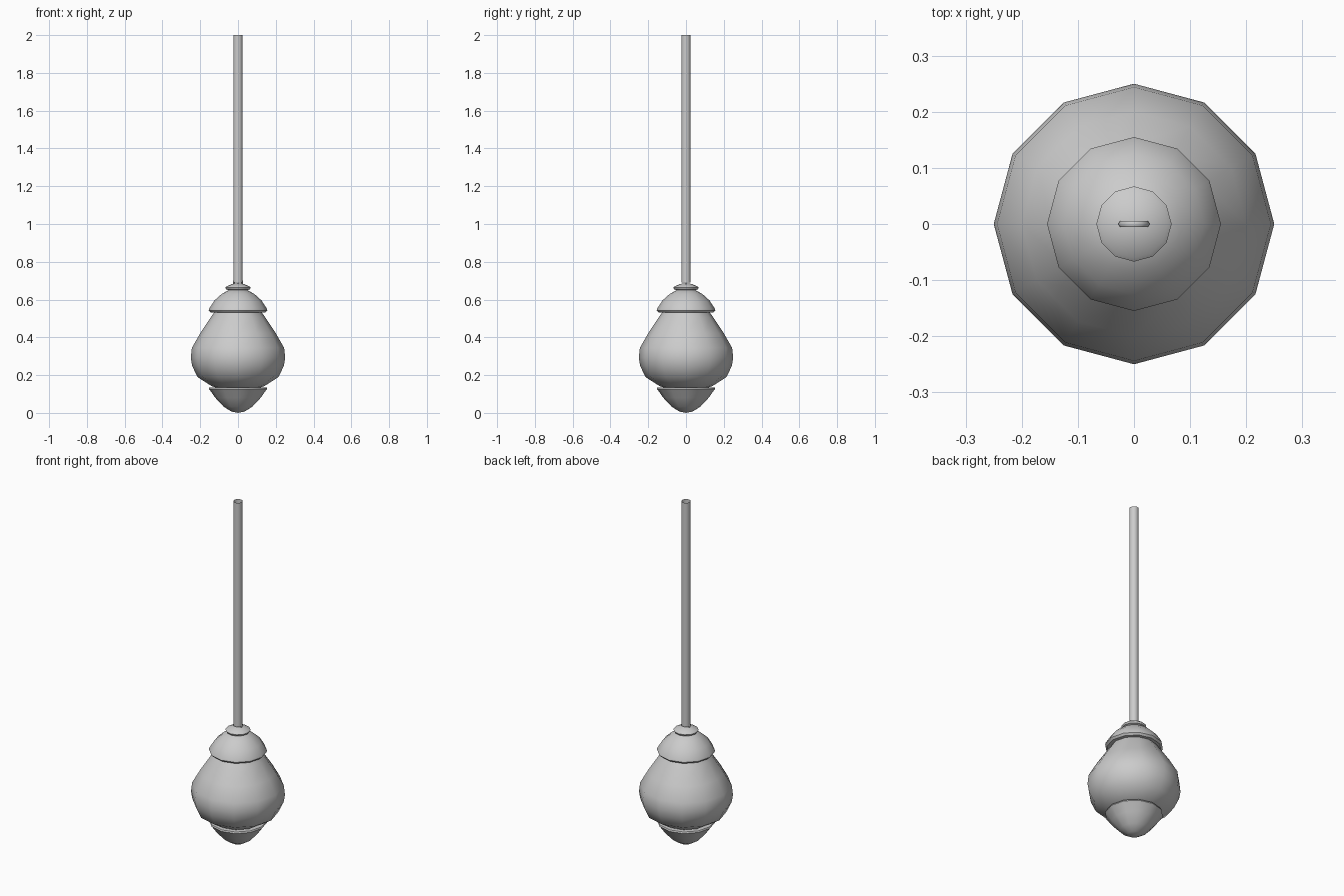
import bpy, bmesh, math
from mathutils import Vector

if "Cube" in bpy.data.objects:
    bpy.data.objects.remove(bpy.data.objects["Cube"])

SIDES = 12

def lathe(name, profile, angle=40):
    """Spin an (r, z) profile, listed bottom to top, into a 12-sided surface."""
    bm = bmesh.new()
    rings = []
    for r, z in profile:
        if r == 0:
            rings.append([bm.verts.new((0, 0, z))] * SIDES)
        else:
            rings.append([bm.verts.new((r * math.cos(2 * math.pi * i / SIDES),
                                        r * math.sin(2 * math.pi * i / SIDES), z))
                          for i in range(SIDES)])
    for a, b in zip(rings, rings[1:]):
        for i in range(SIDES):
            j = (i + 1) % SIDES
            bm.faces.new(list(dict.fromkeys((a[i], a[j], b[j], b[i]))))
    mesh = bpy.data.meshes.new(name)
    bm.to_mesh(mesh)
    bm.free()
    obj = bpy.data.objects.new(name, mesh)
    bpy.context.collection.objects.link(obj)
    smooth(obj, angle)
    return obj

def smooth(obj, angle):
    bpy.ops.object.select_all(action='DESELECT')
    obj.select_set(True)
    bpy.context.view_layer.objects.active = obj
    bpy.ops.object.shade_smooth_by_angle(angle=math.radians(angle))

# Bottom finial bowl with a flat rim
lathe("bottom_cap", [(0, 0), (0.035, 0.007), (0.075, 0.032), (0.12, 0.08),
                     (0.147, 0.118), (0.155, 0.127), (0.152, 0.135), (0.11, 0.135)])

# Pear-shaped globe
lathe("globe_shade", [(0.11, 0.132), (0.14, 0.142), (0.215, 0.19), (0.243, 0.25),
                      (0.25, 0.292), (0.244, 0.345), (0.2, 0.422),
                      (0.145, 0.505), (0.12, 0.54)], 50)

# Upper dome with a rolled rim
lathe("top_cap", [(0.115, 0.532), (0.145, 0.532), (0.155, 0.543), (0.152, 0.553),
                  (0.125, 0.595), (0.086, 0.63), (0.045, 0.653), (0, 0.656)])

# Collar on the dome
lathe("collar", [(0.045, 0.648), (0.062, 0.654), (0.067, 0.664), (0.06, 0.67),
                 (0.03, 0.683), (0, 0.687)])

# Hanging loop
bpy.ops.mesh.primitive_torus_add(major_segments=12, minor_segments=6,
                                 major_radius=0.022, minor_radius=0.006,
                                 location=(0, 0, 0.69),
                                 rotation=(math.pi / 2, 0, 0))
loop = bpy.context.object
loop.name = "hanging_loop"
smooth(loop, 60)

# Open suspension tube
lathe("hanging_rod", [(0.025, 0.69), (0.025, 2.0)])
